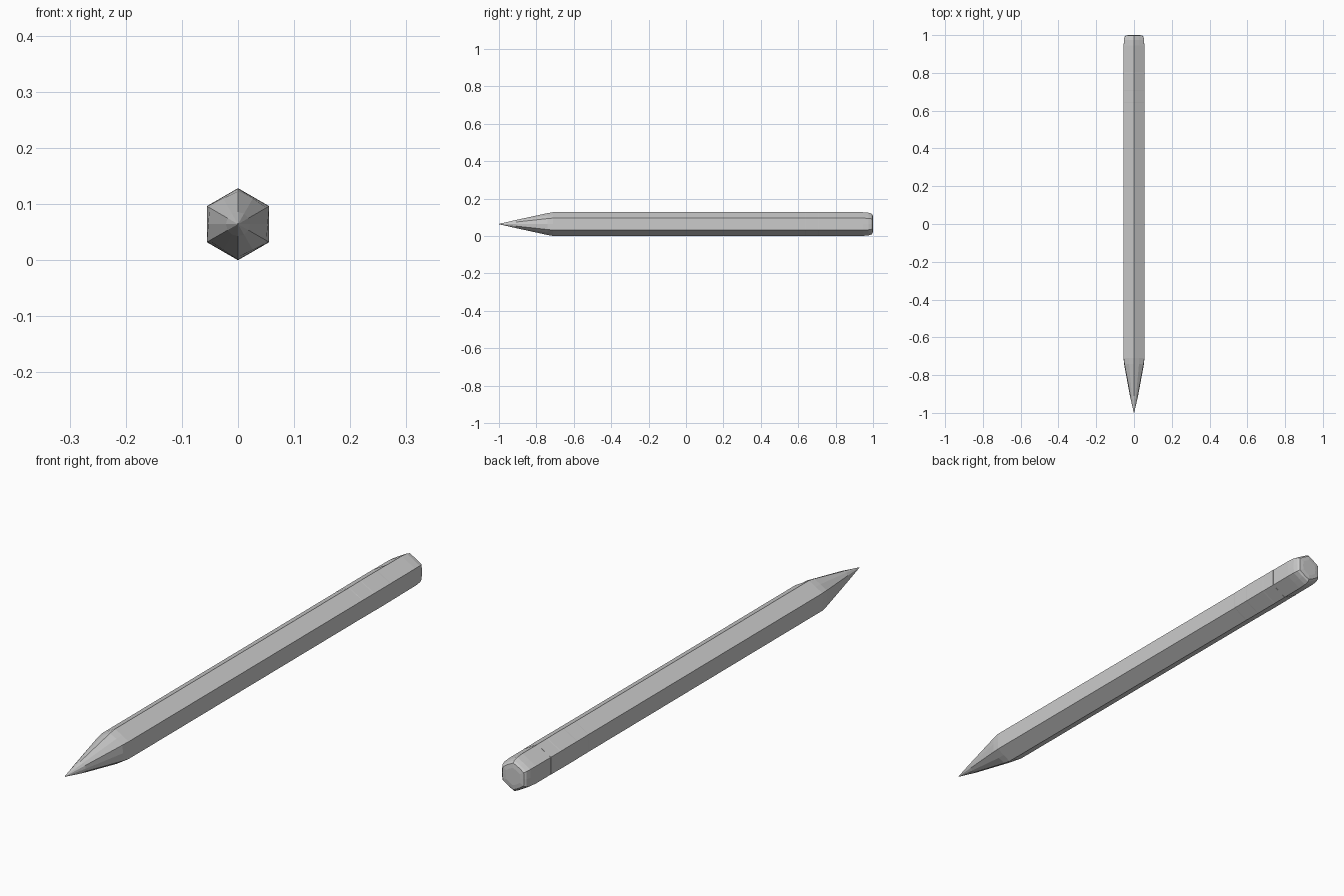
import bpy, bmesh, math

if "Cube" in bpy.data.objects:
    bpy.data.objects.remove(bpy.data.objects["Cube"])

R = 0.0642           # hexagon corner radius, a corner points straight up
ZC = 0.0642          # axis height
SIDES = 12


def ring(bm, y, r, roundness):
    """Section at y: roundness 0 is a hexagon, 1 is a circle."""
    verts = []
    n = SIDES if roundness is not None else 6
    for i in range(n):
        a = math.pi / 2 + i * math.tau / n
        rr = r
        if roundness is not None and i % 2:
            flat = math.cos(math.pi / 6)
            rr = r * (flat + (1 - flat) * roundness)
        verts.append(bm.verts.new((rr * math.cos(a), y, ZC + rr * math.sin(a))))
    return verts


def loft(name, sections):
    """Closed solid through (y, radius, roundness) sections."""
    bm = bmesh.new()
    rings = [ring(bm, *s) for s in sections]
    for a, b in zip(rings, rings[1:]):
        n = len(a)
        for i in range(n):
            j = (i + 1) % n
            bm.faces.new((a[i], a[j], b[j], b[i]))
    bm.faces.new(rings[0])
    bm.faces.new(rings[-1])
    bmesh.ops.recalc_face_normals(bm, faces=bm.faces)
    mesh = bpy.data.meshes.new(name)
    bm.to_mesh(mesh)
    bm.free()
    obj = bpy.data.objects.new(name, mesh)
    bpy.context.collection.objects.link(obj)
    return obj


# Sharpened graphite and wood cone
loft("lead_tip", [(-1.0, 0.001, 1), (-0.91, 0.0215, 1)])
loft("wood_cone", [(-0.91, 0.0215, 1), (-0.74, 0.0585, 0.3), (-0.71, R * 0.99, 0)])

# Hexagonal barrel
loft("barrel", [(-0.71, R * 0.99, None), (0.64, R * 0.99, None)])

# Metal sleeve with a slightly raised band
loft("ferrule", [(0.64, R * 0.99, None), (0.642, R * 0.995, None),
                 (0.705, R * 0.995, None), (0.71, R, None),
                 (0.80, R, None), (0.805, R * 0.995, None),
                 (0.86, R * 0.995, None)])

# Eraser with rounded end
loft("eraser", [(0.86, R * 0.985, 0), (0.945, R * 0.985, 0), (0.975, R * 0.95, 0.08),
                (0.992, R * 0.87, 0.15), (0.998, R * 0.76, 0.2), (1.0, R * 0.5, 0.3)])
